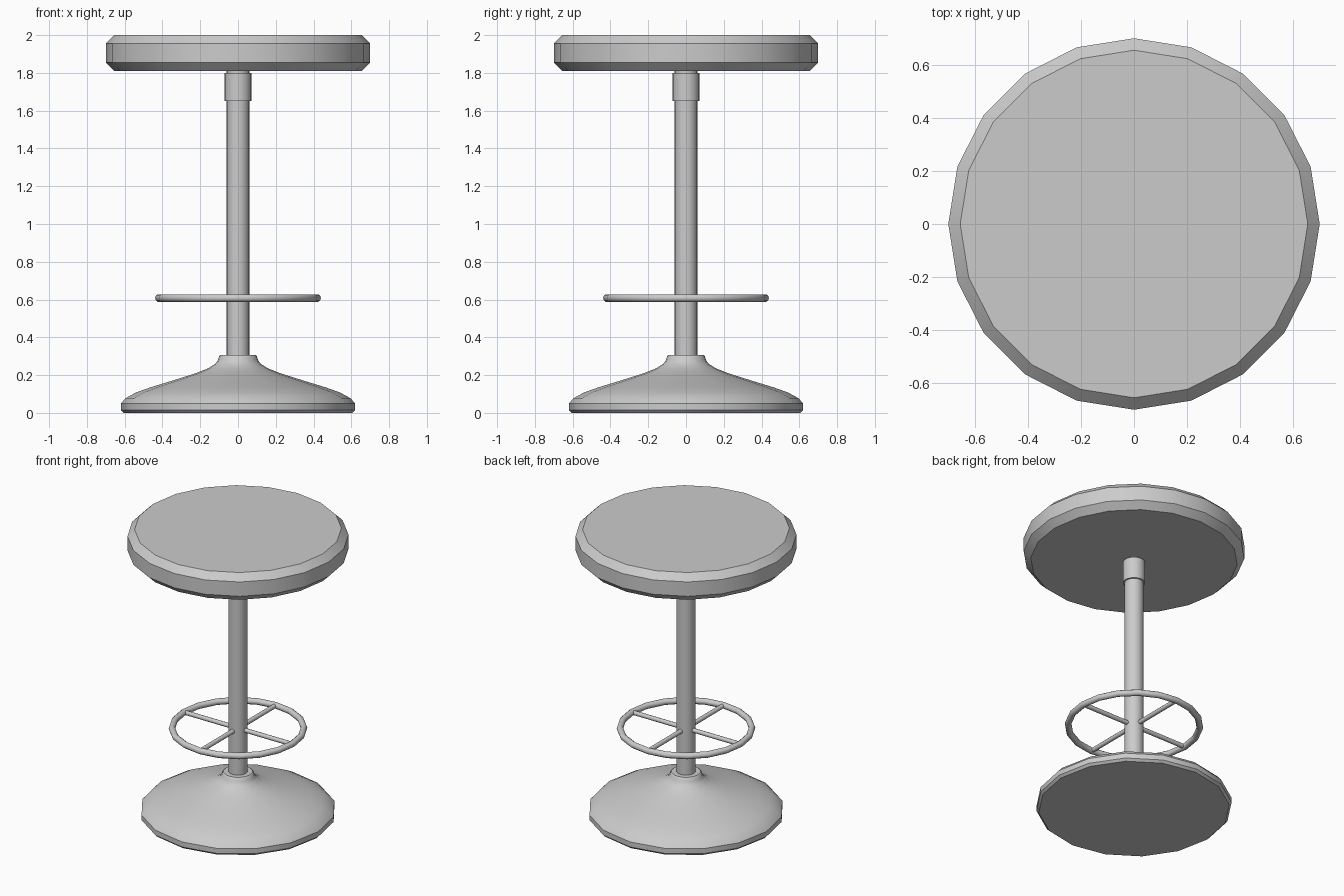
import bpy, bmesh, math
from mathutils import Vector

if "Cube" in bpy.data.objects:
    bpy.data.objects.remove(bpy.data.objects["Cube"])


def finish(name, bm, angle=30):
    bmesh.ops.recalc_face_normals(bm, faces=bm.faces)
    me = bpy.data.meshes.new(name)
    bm.to_mesh(me)
    bm.free()
    ob = bpy.data.objects.new(name, me)
    bpy.context.collection.objects.link(ob)
    bpy.ops.object.select_all(action='DESELECT')
    ob.select_set(True)
    bpy.context.view_layer.objects.active = ob
    bpy.ops.object.shade_smooth_by_angle(angle=math.radians(angle))
    return ob


def lathe(name, profile, sides, closed=False, angle=30):
    """Revolve (radius, height) points around z; open profiles get end caps."""
    bm = bmesh.new()
    rings = []
    for r, z in profile:
        rings.append([bm.verts.new((r * math.cos(2 * math.pi * i / sides),
                                    r * math.sin(2 * math.pi * i / sides), z))
                      for i in range(sides)])
    pairs = list(zip(rings, rings[1:]))
    if closed:
        pairs.append((rings[-1], rings[0]))
    for a, b in pairs:
        for i in range(sides):
            j = (i + 1) % sides
            bm.faces.new((a[i], a[j], b[j], b[i]))
    if not closed:
        bm.faces.new(rings[0])
        bm.faces.new(rings[-1])
    return finish(name, bm, angle)


# Padded round seat with chamfered rims
lathe("seat", [(0.655, 1.81), (0.70, 1.855), (0.70, 1.955), (0.655, 2.0)], 20)

# Central column and the collar under the seat
lathe("pole", [(0.06, 0.02), (0.06, 1.815)], 20)
lathe("seat_collar", [(0.071, 1.65), (0.071, 1.80)], 20)

# Flared pedestal base
lathe("base", [(0.605, 0.0), (0.62, 0.015), (0.62, 0.05), (0.595, 0.078),
               (0.54, 0.108), (0.465, 0.135), (0.35, 0.17), (0.23, 0.208),
               (0.16, 0.235), (0.12, 0.26), (0.106, 0.28), (0.10, 0.30),
               (0.093, 0.307)], 16, angle=40)

# Footrest ring
RING_Z, RING_R, TUBE = 0.608, 0.418, 0.021
tube = [(RING_R + TUBE * math.cos(math.tau * k / 10),
         RING_Z + TUBE * math.sin(math.tau * k / 10)) for k in range(10)]
lathe("footrest_ring", tube, 20, closed=True, angle=45)

# Four spokes joining the ring to the pole
for n, side in enumerate(("right", "back", "left", "front")):
    d = Vector((math.cos(n * math.pi / 2), math.sin(n * math.pi / 2), 0))
    bm = bmesh.new()
    bmesh.ops.create_cone(bm, cap_ends=True, segments=10, radius1=0.015,
                          radius2=0.015, depth=0.37)
    bmesh.ops.rotate(bm, verts=bm.verts,
                     matrix=d.to_track_quat('Z', 'Y').to_matrix())
    bmesh.ops.translate(bm, verts=bm.verts, vec=d * 0.225 + Vector((0, 0, RING_Z)))
    finish("footrest_spoke_" + side, bm, 45)
